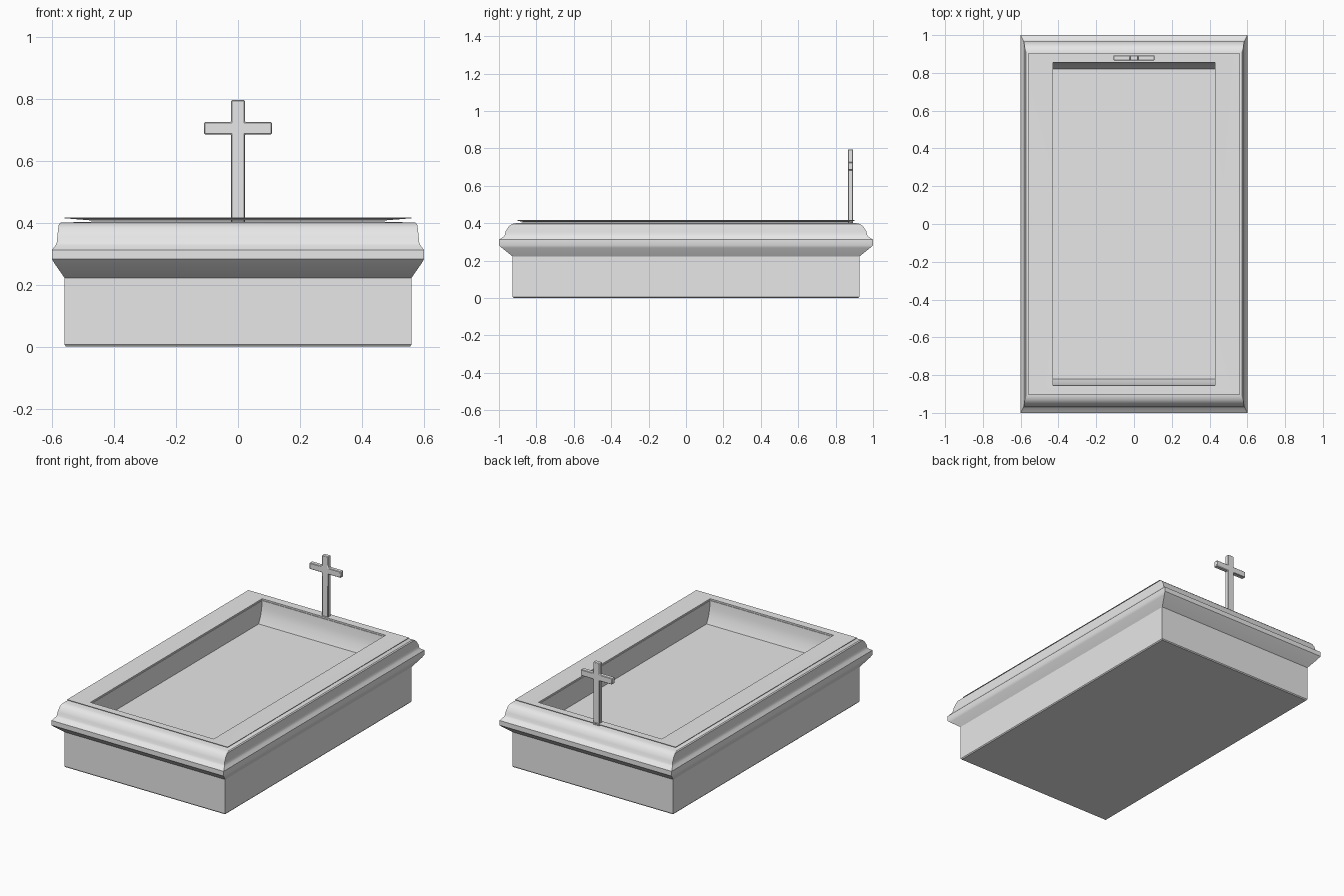
import bpy, bmesh, math

cube = bpy.data.objects.get("Cube")
if cube:
    bpy.data.objects.remove(cube, do_unlink=True)

stone = bpy.data.materials.new("grey stone")
stone.use_nodes = True
stone.diffuse_color = (0.8, 0.8, 0.8, 1)
stone.node_tree.nodes["Principled BSDF"].inputs["Base Color"].default_value = (0.8, 0.8, 0.8, 1)


def finish(name, bm, angle=30):
    bmesh.ops.recalc_face_normals(bm, faces=bm.faces)
    mesh = bpy.data.meshes.new(name)
    bm.to_mesh(mesh)
    bm.free()
    mesh.materials.append(stone)
    obj = bpy.data.objects.new(name, mesh)
    bpy.context.collection.objects.link(obj)
    bpy.ops.object.select_all(action="DESELECT")
    obj.select_set(True)
    bpy.context.view_layer.objects.active = obj
    bpy.ops.object.shade_smooth_by_angle(angle=math.radians(angle))
    return obj


def stack_rectangles(name, rings, closed=False):
    """Join rectangles given as (half width, half length, height)."""
    bm = bmesh.new()
    loops = [[bm.verts.new((sx * hx, sy * hy, z))
              for sx, sy in ((-1, -1), (1, -1), (1, 1), (-1, 1))]
             for hx, hy, z in rings]
    pairs = list(zip(loops, loops[1:]))
    if closed:
        pairs.append((loops[-1], loops[0]))
    else:
        bm.faces.new(loops[0])
        bm.faces.new(loops[-1])
    for a, b in pairs:
        for i in range(4):
            j = (i + 1) % 4
            bm.faces.new((a[i], a[j], b[j], b[i]))
    return finish(name, bm)


# Plinth, moulded cornice and sunken bed
stack_rectangles("tomb_body", [
    (0.555, 0.922, 0.0), (0.56, 0.927, 0.006),
    (0.56, 0.927, 0.222),
    (0.592, 0.985, 0.268), (0.6, 1.0, 0.282),
    (0.6, 1.0, 0.312), (0.588, 0.975, 0.328),
    (0.584, 0.968, 0.338), (0.583, 0.965, 0.355),
    (0.58, 0.948, 0.382), (0.578, 0.932, 0.395),
    (0.572, 0.91, 0.4), (0.43, 0.855, 0.404),
    (0.43, 0.85, 0.36), (0.43, 0.84, 0.315),
    (0.43, 0.82, 0.27),
])

# Thin rim slab around the bed
stack_rectangles("rim_slab", [
    (0.56, 0.903, 0.414), (0.56, 0.903, 0.417),
    (0.43, 0.855, 0.416), (0.43, 0.855, 0.406),
    (0.46, 0.868, 0.406),
], closed=True)

# Upright cross: one outline, extruded
half, arm, foot, low, high, top = 0.022, 0.109, 0.4, 0.685, 0.724, 0.795
right_side = [(half, foot), (half, low), (arm, low), (arm, high), (half, high), (half, top)]
outline = right_side + [(-x, z) for x, z in reversed(right_side)]
bm = bmesh.new()
face = bm.faces.new([bm.verts.new((x, 0.866, z)) for x, z in outline])
back = bmesh.ops.extrude_face_region(bm, geom=[face])
bmesh.ops.translate(bm, vec=(0, 0.027, 0),
                    verts=[v for v in back["geom"] if isinstance(v, bmesh.types.BMVert)])
cross = finish("cross", bm)
bevel = cross.modifiers.new("soft edges", "BEVEL")
bevel.width = 0.003
bevel.segments = 1
